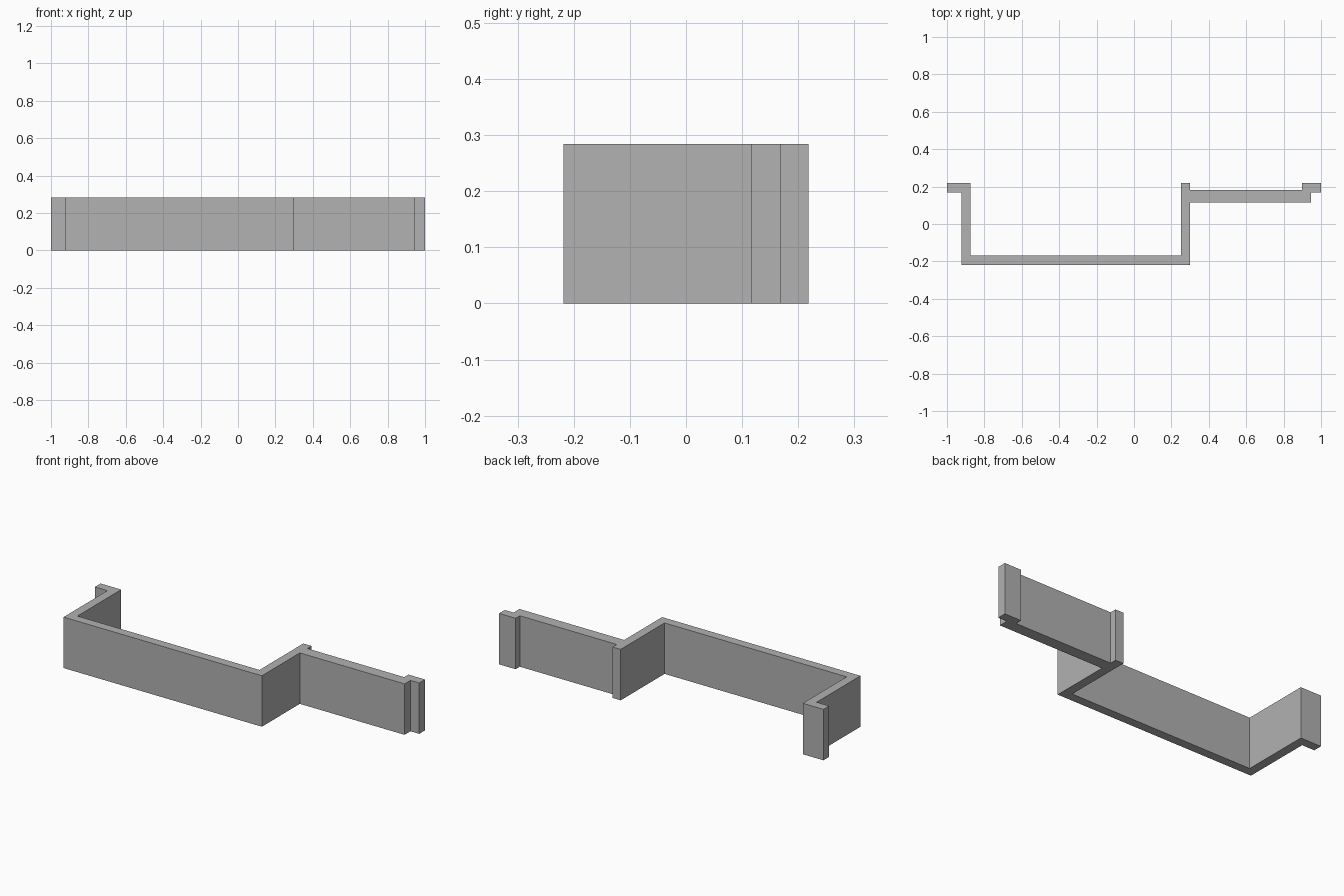
import bpy
import bmesh

cube = bpy.data.objects.get("Cube")
if cube:
    bpy.data.objects.remove(cube, do_unlink=True)

HEIGHT = 0.284
BACK = 0.218      # rear plane of the flanges
STEP = 0.168      # front plane of the flanges

# Single flat colour
grey = bpy.data.materials.new("plain_grey")
grey.use_nodes = True
colour = (0.445, 0.445, 0.445, 1)
grey.diffuse_color = colour
grey.node_tree.nodes["Principled BSDF"].inputs["Base Color"].default_value = colour


def extrude_profile(name, points, height):
    """Raise a closed plan outline into a solid wall."""
    bm = bmesh.new()
    base = bm.faces.new([bm.verts.new((x, y, 0)) for x, y in points])
    result = bmesh.ops.extrude_face_region(bm, geom=[base], use_keep_orig=True)
    top = [v for v in result["geom"] if isinstance(v, bmesh.types.BMVert)]
    bmesh.ops.translate(bm, verts=top, vec=(0, 0, height))
    bmesh.ops.recalc_face_normals(bm, faces=bm.faces)
    mesh = bpy.data.meshes.new(name)
    bm.to_mesh(mesh)
    bm.free()
    mesh.materials.append(grey)
    obj = bpy.data.objects.new(name, mesh)
    bpy.context.collection.objects.link(obj)
    return obj


outline = [
    # right flange and outer face of the bay
    (-1, BACK), (-1, STEP), (-0.923, STEP), (-0.923, -BACK),
    # front of the bay and its return to the side panel
    (0.3, -BACK), (0.3, 0.116),
    # side panel with the stepped end tab
    (0.946, 0.116), (0.946, STEP), (1, STEP), (1, BACK),
    (0.898, BACK), (0.898, 0.181),
    # short rear stub and inner faces of the bay
    (0.3, 0.181), (0.3, BACK), (0.25, BACK), (0.25, -STEP),
    (-0.873, -STEP), (-0.873, BACK),
]
extrude_profile("folded_wall", outline, HEIGHT)
